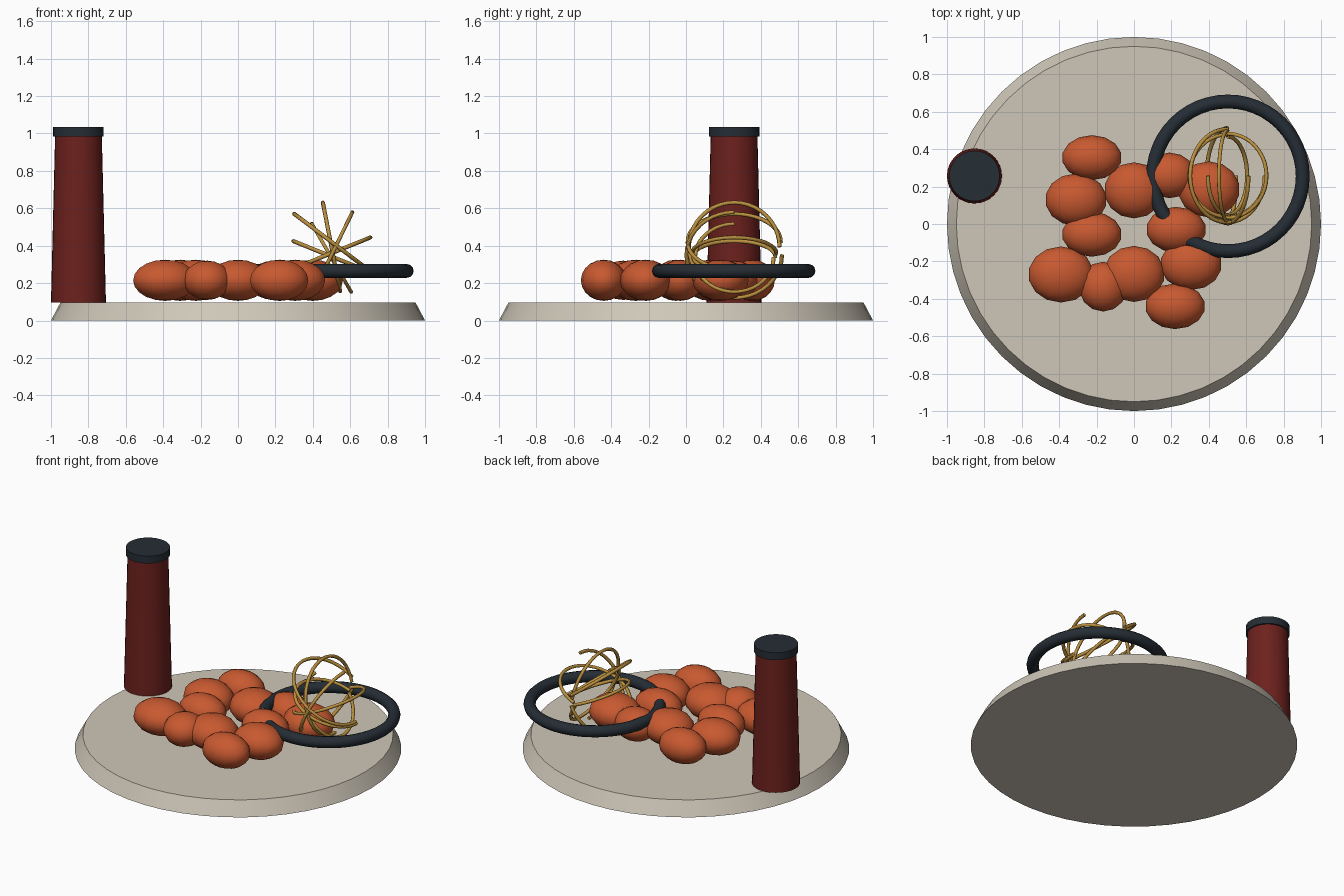
import bpy
from math import sin, cos, radians

if "Cube" in bpy.data.objects:
    bpy.data.objects.remove(bpy.data.objects["Cube"])


def material(name, rgb):
    m = bpy.data.materials.new(name)
    m.diffuse_color = (*rgb, 1)
    m.use_nodes = True
    m.node_tree.nodes["Principled BSDF"].inputs["Base Color"].default_value = m.diffuse_color
    return m


CREAM = material("cream", (0.62, 0.57, 0.48))
ORANGE = material("orange", (0.58, 0.10, 0.03))
RED = material("dark_red", (0.15, 0.015, 0.012))
NAVY = material("navy", (0.018, 0.026, 0.035))
GOLD = material("gold", (0.50, 0.28, 0.05))


def finish(name, mat, angle=35):
    ob = bpy.context.object
    ob.name = name
    ob.data.materials.append(mat)
    bpy.ops.object.shade_smooth_by_angle(angle=radians(angle))
    return ob


def frustum(name, mat, x, y, z0, z1, r0, r1, sides):
    bpy.ops.mesh.primitive_cone_add(vertices=sides, radius1=r0, radius2=r1,
                                    depth=z1 - z0, location=(x, y, (z0 + z1) / 2))
    return finish(name, mat)


# Plate
frustum("plate", CREAM, 0, 0, 0, 0.095, 1.0, 0.95, 48)

# Bottle and cap
frustum("bottle", RED, -0.853, 0.257, 0.095, 0.985, 0.147, 0.125, 32)
frustum("bottle_cap", NAVY, -0.853, 0.257, 0.985, 1.035, 0.135, 0.135, 32)

# Food pieces: centre x, y and radii x, y
pieces = [
    (-0.225, 0.355, 0.16, 0.12), (-0.31, 0.13, 0.165, 0.14),
    (0.0, 0.18, 0.16, 0.15), (0.19, 0.26, 0.14, 0.122),
    (0.40, 0.185, 0.165, 0.15), (-0.225, -0.055, 0.16, 0.12),
    (0.225, -0.03, 0.16, 0.122), (-0.39, -0.27, 0.175, 0.15),
    (-0.165, -0.335, 0.13, 0.133), (0.0, -0.267, 0.165, 0.15),
    (0.305, -0.215, 0.165, 0.138), (0.22, -0.44, 0.16, 0.122),
]
for i, (x, y, rx, ry) in enumerate(pieces):
    bpy.ops.mesh.primitive_uv_sphere_add(segments=14, ring_count=10, radius=1,
                                         location=(x, y, 0.215))
    bpy.context.object.scale = (rx, ry, 0.11 if rx > 0.15 else 0.105)
    finish(f"food_piece_{i + 1}", ORANGE, 60)

# Dark ring lying on the food
bpy.ops.mesh.primitive_torus_add(major_radius=0.40, minor_radius=0.037,
                                 major_segments=48, minor_segments=12,
                                 location=(0.502, 0.255, 0.265))
finish("dark_ring", NAVY)

# Golden strands: three-quarter circles; angle of open end, centre height, radius
strands = [(202, 0.36, 0.225), (64, 0.35, 0.255), (281, 0.393, 0.242),
           (120, 0.335, 0.21), (323, 0.42, 0.25), (338, 0.342, 0.22)]
for i, (deg, cz, r) in enumerate(strands):
    curve = bpy.data.curves.new(f"strand_{i + 1}", "CURVE")
    curve.dimensions = "3D"
    curve.bevel_depth = 0.011
    curve.bevel_resolution = 1
    curve.use_fill_caps = True
    sp = curve.splines.new("POLY")
    n = 30
    sp.points.add(n)
    a = radians(deg)
    for k in range(n + 1):
        t = radians(270) * k / n
        u = r * cos(t)
        sp.points[k].co = (0.5 + u * cos(a), 0.258 - r * sin(t), cz + u * sin(a), 1)
    sp.use_smooth = True
    curve.materials.append(GOLD)
    bpy.context.collection.objects.link(bpy.data.objects.new(f"strand_{i + 1}", curve))
